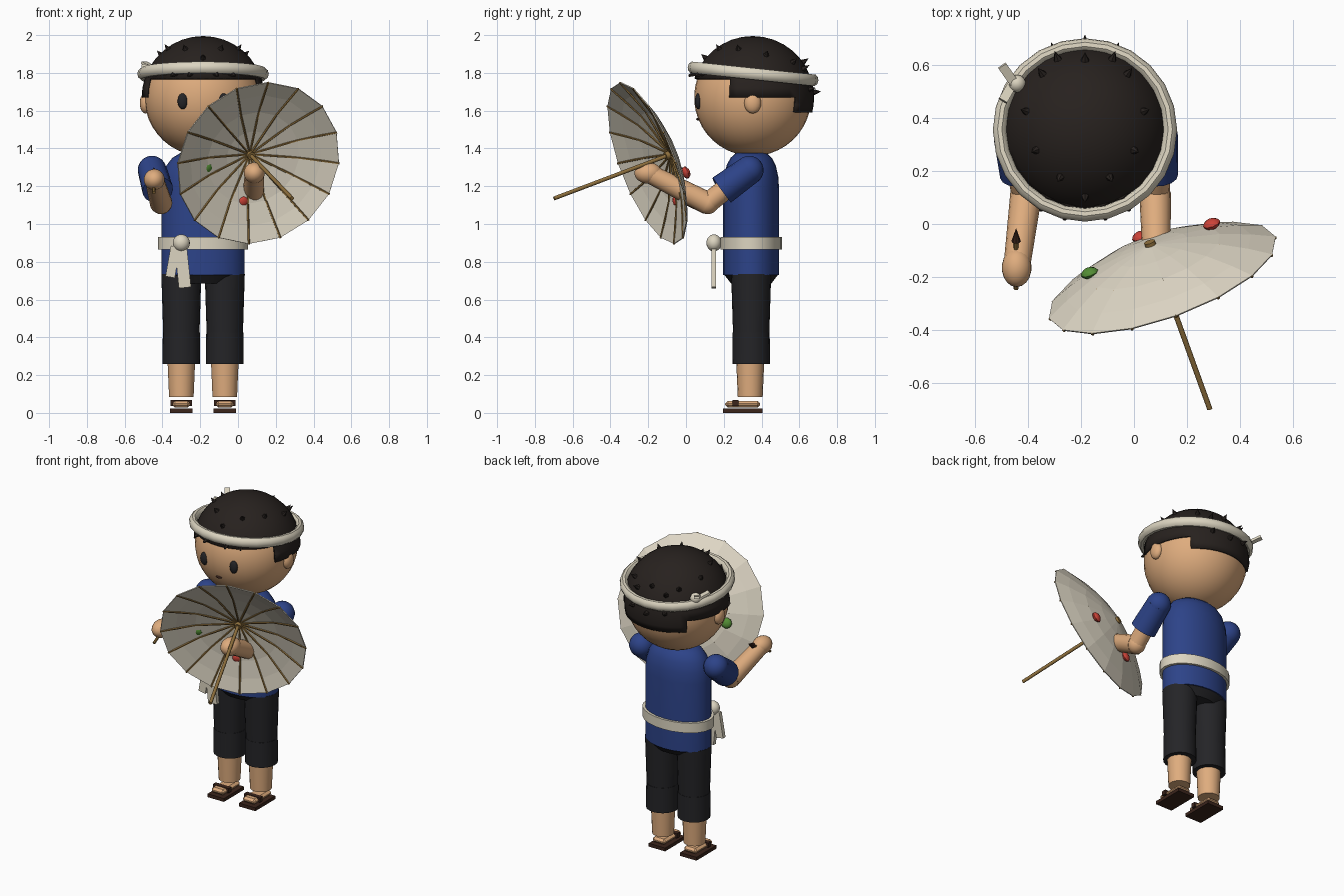
import bpy, bmesh, math
from mathutils import Vector, Matrix

if "Cube" in bpy.data.objects:
    bpy.data.objects.remove(bpy.data.objects["Cube"])

CX, CY = -0.185, 0.345          # body axis
HEAD = Vector((CX, 0.353, 1.67))


def material(name, r, g, b):
    m = bpy.data.materials.new(name)
    m.diffuse_color = (r ** 2.2, g ** 2.2, b ** 2.2, 1)
    m.use_nodes = True
    m.node_tree.nodes["Principled BSDF"].inputs["Base Color"].default_value = m.diffuse_color
    return m


SKIN = material("skin", .87, .67, .49)
BLUE = material("blue", .19, .27, .53)
BLACK = material("charcoal", .16, .16, .17)
HAIR = material("hair", .17, .15, .14)
CREAM = material("cream", .86, .83, .75)
PAPER = material("paper", .87, .84, .77)
WOOD = material("wood", .56, .44, .25)
BROWN = material("brown", .24, .16, .13)
RED = material("red", .80, .27, .23)
GREEN = material("green", .33, .55, .22)


def make(name, bm, mat, smooth=True):
    bmesh.ops.recalc_face_normals(bm, faces=bm.faces)
    me = bpy.data.meshes.new(name)
    bm.to_mesh(me)
    bm.free()
    me.materials.append(mat)
    ob = bpy.data.objects.new(name, me)
    bpy.context.collection.objects.link(ob)
    if smooth:
        bpy.ops.object.select_all(action='DESELECT')
        bpy.context.view_layer.objects.active = ob
        ob.select_set(True)
        bpy.ops.object.shade_smooth_by_angle(angle=math.radians(40))
    return ob


def ball(name, mat, c, r, seg=20, rot=None):
    bm = bmesh.new()
    m = Matrix.Translation(c) @ (rot or Matrix()) @ Matrix.Diagonal((*r, 1))
    bmesh.ops.create_uvsphere(bm, u_segments=seg, v_segments=max(6, seg * 2 // 3), radius=1, matrix=m)
    return make(name, bm, mat)


def rod(name, mat, a, b, r1, r2=None, seg=14):
    a, b = Vector(a), Vector(b)
    rot = (b - a).to_track_quat('Z', 'Y').to_matrix().to_4x4()
    bm = bmesh.new()
    bmesh.ops.create_cone(bm, cap_ends=True, segments=seg, radius1=r1, radius2=r1 if r2 is None else r2,
                          depth=(b - a).length, matrix=Matrix.Translation((a + b) / 2) @ rot)
    return make(name, bm, mat)


def box(name, mat, c, s, rot=None):
    bm = bmesh.new()
    bmesh.ops.create_cube(bm, size=1, matrix=Matrix.Translation(c) @ (rot or Matrix()) @ Matrix.Diagonal((*s, 1)))
    return make(name, bm, mat, False)


def lathe(name, mat, profile, c, sx=1, sy=1, seg=24, m=None, smooth=True, caps=True):
    """Rings of (radius, height) around local z; m orients the result."""
    bm = bmesh.new()
    m = m or Matrix.Translation(c)
    rings = []
    for r, z in profile:
        rings.append([bm.verts.new(m @ Vector((r * sx * math.cos(t), r * sy * math.sin(t), z)))
                      for t in (2 * math.pi * i / seg for i in range(seg))])
    for p, q in zip(rings, rings[1:]):
        for i in range(seg):
            j = (i + 1) % seg
            bm.faces.new((p[i], p[j], q[j], q[i]))
    if caps:
        bm.faces.new(rings[0])
        bm.faces.new(rings[-1])
    return make(name, bm, mat, smooth)


# torso, pelvis, belt, neck
lathe("shirt", BLUE, [(1, .73), (1, 1.18), (.97, 1.25), (.88, 1.31), (.74, 1.35), (.55, 1.375)], (CX, CY, 0), .22, .148)
lathe("pelvis", BLACK, [(.72, .685), (.98, .735)], (CX, CY, 0), .22, .148)
lathe("belt", CREAM, [(1, .865), (1, .93)], (CX, CY, 0), .238, .163)
rod("neck", SKIN, (CX, CY, 1.32), (CX, CY, 1.42), .08)
ball("belt_knot", CREAM, (-.30, .148, .90), (.045, .04, .045))
for x, z, h, w, a in ((-.345, .80, .165, .05, 10), (-.292, .77, .215, .065, -6)):
    box("belt_tail", CREAM, (x, .147, z), (w, .026, h), Matrix.Rotation(math.radians(a), 4, 'Y'))

# legs, feet and sandals
for x in (CX - .115, CX + .115):
    rod("trouser_upper", BLACK, (x, CY, .42), (x, CY, .735), .096, .106, 20)
    rod("trouser_cuff", BLACK, (x, CY, .26), (x, CY, .425), .1, .098, 20)
    rod("shin", SKIN, (x, .34, .085), (x, .34, .27), .066, .074, 18)
    box("foot", SKIN, (x, .30, .046), (.095, .185, .036)).modifiers.new("round", 'BEVEL').width = .014
    box("sandal_sole", BROWN, (x, .30, .011), (.12, .21, .022))
    box("sandal_strap", BROWN, (x, .262, .052), (.115, .03, .03))

# head
ball("head", SKIN, HEAD, (.31, .31, .31), 32)
for s in (-1, 1):
    ball("ear", SKIN, HEAD + Vector((s * .305, 0, -.03)), (.03, .045, .055), 16)
    ball("eye", BLACK, HEAD + Vector((s * .108, -.288, -.02)), (.027, .018, .042), 16)
ball("mouth", BROWN, HEAD + Vector((0, -.287, -.115)), (.022, .012, .008), 10)


def on_head(az, el, r):
    a, e = math.radians(az), math.radians(el)
    return HEAD + r * Vector((math.cos(e) * math.cos(a), math.cos(e) * math.sin(a), math.sin(e)))


# hair shell: short at the front, longer at the sides, longest at the back
bm = bmesh.new()
N = 48
els = [90, 80, 70, 60, 50, 40, 30, 18, 9, 0, -7, -14]
for i in range(N):
    a0, a1 = 360 * i / N, 360 * (i + 1) / N
    s = math.sin(math.radians((a0 + a1) / 2))
    low = 18 if s < -.42 else (-14 if s > .74 else 0)
    for e0, e1 in zip(els, els[1:]):
        if e1 >= low:
            pts = [on_head(a, e, .325) for a, e in ((a0, e0), (a0, e1), (a1, e1), (a1, e0))]
            bm.faces.new([bm.verts.new(p) for p in (pts[:3] if e0 == 90 else pts)])
bmesh.ops.remove_doubles(bm, verts=bm.verts, dist=.0005)
hair = make("hair", bm, HAIR)
hair.modifiers.new("thick", 'SOLIDIFY').thickness = .012

# hair spikes (azimuth, elevation, length) mirrored left and right
spikes = [(90, 35, .045), (53, 35, .045), (18, 44, .04), (-22, 52, .04), (-62, 52, .04), (-90, 40, .04),
          (90, 5, .05), (69, 8, .045), (69, 28, .05)]
for az, el, ln in spikes:
    for a in {az, 180 - az}:
        rod("hair_spike", HAIR, on_head(a, el, .31), on_head(a, el, .325 + ln * .8), .022, 0, 6)
for az in (-103, -77, -119, -61):
    rod("fringe_tuft", HAIR, on_head(az, 27, .315), on_head(az, 18, .365), .03, .006, 5)

# tilted headband with side knot
bm = bmesh.new()
SEG, SUB = 24, 10
tilt = Matrix.Translation((CX, .355, 1.795)) @ Matrix.Rotation(math.radians(-6), 4, 'X')
vs = [[bm.verts.new(tilt @ Vector(((.322 + .026 * math.cos(q)) * math.cos(p), (.322 + .026 * math.cos(q)) * math.sin(p),
                                   .032 * math.sin(q))))
       for q in (2 * math.pi * k / SUB for k in range(SUB))] for p in (2 * math.pi * i / SEG for i in range(SEG))]
for i in range(SEG):
    for k in range(SUB):
        bm.faces.new((vs[i][k], vs[(i + 1) % SEG][k], vs[(i + 1) % SEG][(k + 1) % SUB], vs[i][(k + 1) % SUB]))
make("headband", bm, CREAM)
ball("headband_knot", CREAM, (-.442, .53, 1.81), (.034, .034, .034), 14)
for y, z, a in ((.565, 1.84, 55), (.50, 1.825, -60)):
    box("headband_tail", CREAM, (-.475, y, z), (.085, .035, .015),
        Matrix.Rotation(math.radians(-a), 4, 'Z') @ Matrix.Rotation(math.radians(20), 4, 'Y'))

# arms: shoulder, cuff, elbow, hand
for sh, cuff, el, ha in (((-.455, .335, 1.285), (-.425, .19, 1.18), (-.407, .115, 1.11), (-.443, -.165, 1.235)),
                         ((.09, .335, 1.285), (.085, .19, 1.18), (.08, .115, 1.11), (.086, -.2, 1.27))):
    ball("shoulder", BLUE, sh, (.076, .076, .076))
    rod("sleeve", BLUE, sh, cuff, .076, .082, 16)
    rod("upper_arm", SKIN, sh, el, .055, .055, 16)
    ball("elbow", SKIN, el, (.058, .058, .058))
    rod("forearm", SKIN, el, ha, .06, .05, 16)
    ball("hand", SKIN, ha, (.056, .073, .056), 18)

# throwing dart in the raised hand
tail, neck, tip = Vector((-.445, -.245, 1.165)), Vector((-.445, -.065, 1.27)), Vector((-.445, -.015, 1.30))
rod("dart_shaft", WOOD, tail, neck, .009, seg=8)
rod("dart_point", BROWN, neck, tip, .018, 0, 8)

# parasol: canopy opens towards the handle (local +z)
hub = Vector((.062, -.078, 1.37))
axis = Vector((.32, -.886, -.335)).normalized()
U = Matrix.Translation(hub) @ axis.to_track_quat('Z', 'Y').to_matrix().to_4x4()
prof = [(.012, 0), (.14, .022), (.26, .054), (.37, .098), (.455, .14)]
canopy = lathe("parasol_canopy", PAPER, prof, None, seg=16, m=U, smooth=False, caps=False)
canopy.modifiers.new("thick", 'SOLIDIFY').thickness = .006
for i in range(16):
    t = 2 * math.pi * i / 16
    p = [U @ Vector((r * math.cos(t), r * math.sin(t), z + .006)) for r, z in prof[::2]]
    for a, b in zip(p, p[1:]):
        rod("parasol_rib", WOOD, a, b, .006, seg=5)
rod("parasol_handle", WOOD, hub - axis * .01, hub + axis * .70, .0105, seg=10)
rod("parasol_cap", WOOD, hub - axis * .012, hub + axis * .035, .022, seg=10)
rot = U.to_3x3().to_4x4()
for mat, c in ((GREEN, (-.168, -.185, 1.298)), (RED, (.293, 0, 1.272)), (RED, (.025, -.048, 1.118))):
    ball("parasol_flower", mat, c, (.034, .034, .02), 8, rot)
